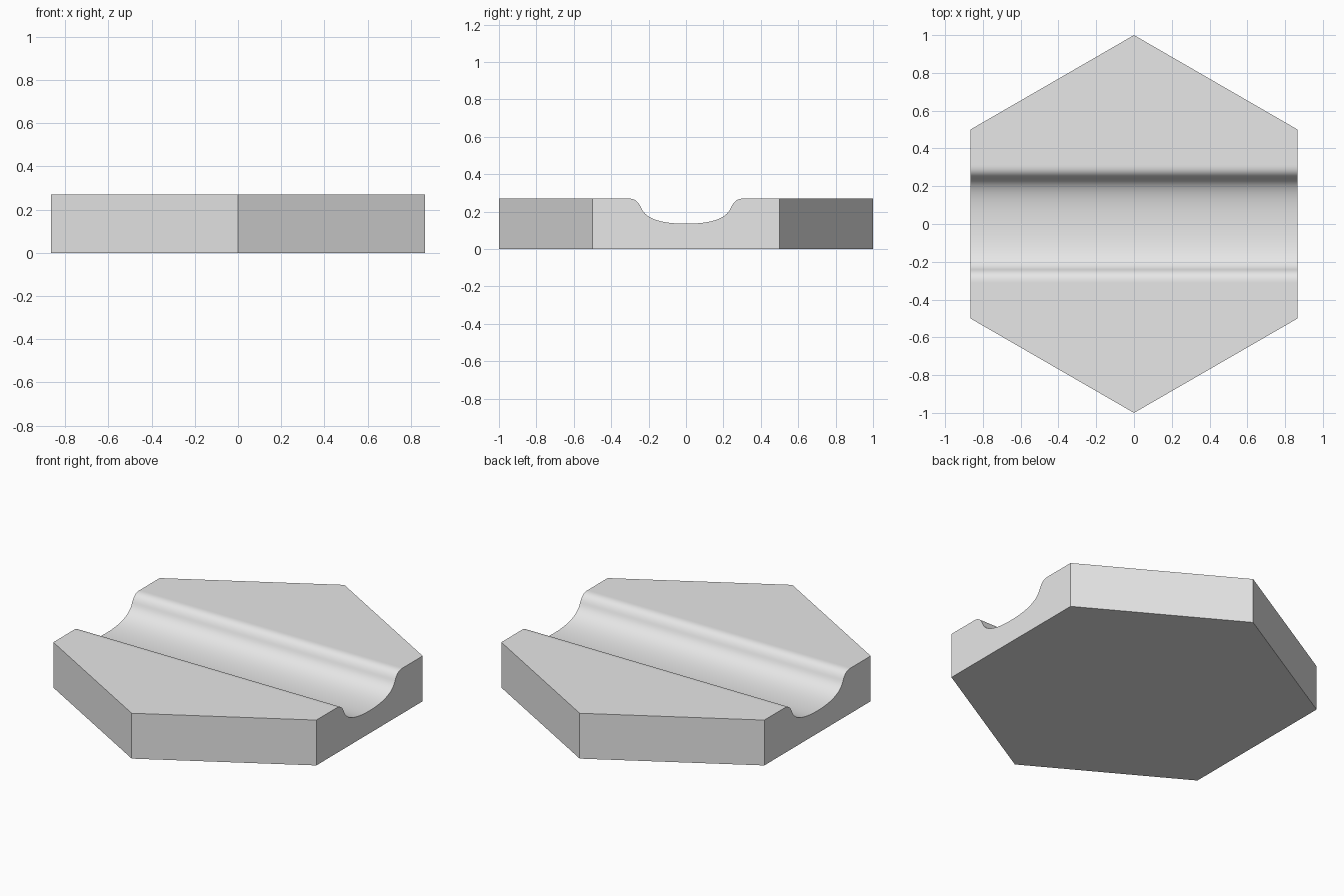
import bpy, bmesh, math
from mathutils import Vector
from mathutils.geometry import interpolate_bezier

cube = bpy.data.objects.get("Cube")
if cube:
    bpy.data.objects.remove(cube, do_unlink=True)

HEIGHT = 0.27
BED = 0.135                      # lowest point of the channel
HALF = math.cos(math.radians(30))  # half width across the flats

grey = bpy.data.materials.new("light grey")
grey.use_nodes = True
color = (0.8, 0.8, 0.8, 1)
grey.diffuse_color = color
grey.node_tree.nodes["Principled BSDF"].inputs["Base Color"].default_value = color


def bezier(*points, steps=16):
    return interpolate_bezier(*[Vector(p) for p in points], steps)


# Half of the channel section as (y, z): hollow bed, then a rounded lip
half = bezier((0, BED), (0.13, BED), (0.215, 0.16), (0.24, 0.22))
half += bezier((0.24, 0.22), (0.255, 0.255), (0.275, HEIGHT), (0.31, HEIGHT))[1:]
section = [Vector((-p.x, p.y)) for p in reversed(half[1:])] + half

bm = bmesh.new()
rows = {s: [bm.verts.new((s * HALF, p.x, p.y)) for p in section] for s in (-1, 1)}

# Hexagon corners at the bottom and top, counter-clockwise from the right
ring = [math.radians(a) for a in range(-30, 330, 60)]
low, high = [[bm.verts.new((math.cos(a), math.sin(a), z)) for a in ring]
             for z in (0, HEIGHT)]
left, right = rows[1], rows[-1]

# Channel surface
for i in range(len(section) - 1):
    face = bm.faces.new((right[i], left[i], left[i + 1], right[i + 1]))
    face.smooth = True

# Flat tops in front of and behind the channel
bm.faces.new((high[1], high[2], high[3], right[-1], left[-1]))
bm.faces.new((high[4], high[5], high[0], left[0], right[0]))

# Base, four slanted walls and the two notched end walls
bm.faces.new(low[::-1])
for i in (1, 2, 4, 5):
    j = (i + 1) % 6
    bm.faces.new((low[i], low[j], high[j], high[i]))
bm.faces.new([low[0], low[1], high[1]] + left[::-1] + [high[0]])
bm.faces.new([low[3], low[4], high[4]] + right + [high[3]])
bmesh.ops.recalc_face_normals(bm, faces=bm.faces)

mesh = bpy.data.meshes.new("channel_tile")
bm.to_mesh(mesh)
bm.free()
mesh.materials.append(grey)
tile = bpy.data.objects.new("channel_tile", mesh)
bpy.context.scene.collection.objects.link(tile)
